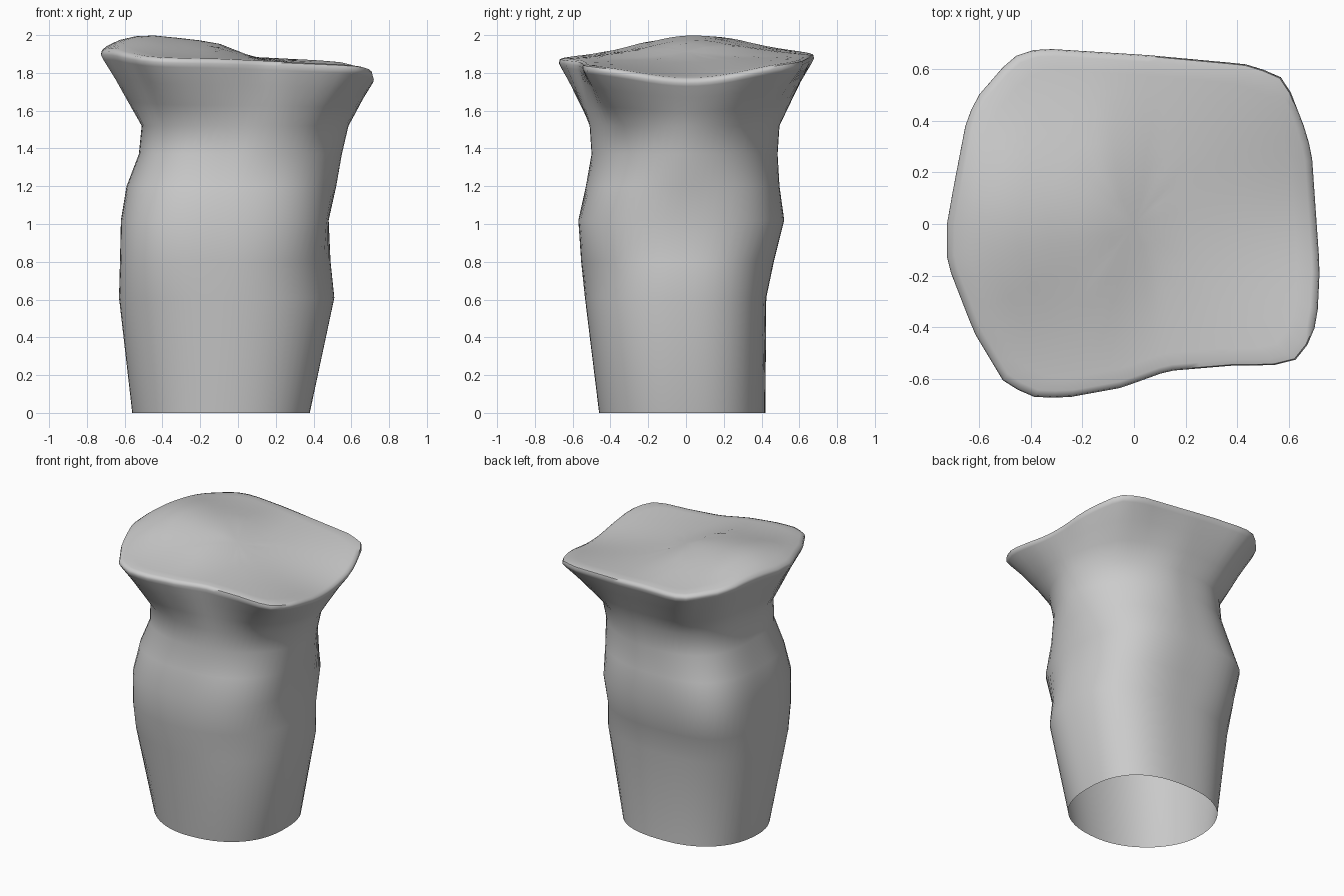
import bpy, bmesh, math

if "Cube" in bpy.data.objects:
    bpy.data.objects.remove(bpy.data.objects["Cube"])

N = 72

def lerp_table(table, v):
    for (a, fa), (b, fb) in zip(table, table[1:]):
        if v <= b:
            t = max(0, (v - a) / (b - a))
            return fa + (fb - fa) * t
    return table[-1][1]

# Trunk sections: z, xmin, xmax, ymin, ymax,
# then squareness of the back right, back left, front left, front right corners
SECTIONS = [
    (0.00, -.56, .38, -.46, .42, 2.5, 2.3, 1.9, 2.3),
    (0.61, -.63, .51, -.535, .425, 2.6, 2.8, 2.5, 2.2),
    (0.80, -.625, .49, -.555, .465, 2.6, 3.2, 2.8, 2.1),
    (1.02, -.62, .48, -.57, .52, 2.8, 3.7, 2.8, 2.8),
    (1.20, -.59, .52, -.53, .495, 2.2, 3.1, 2.8, 2.1),
    (1.37, -.525, .55, -.50, .485, 1.8, 2.9, 2.8, 1.8),
    (1.52, -.51, .585, -.51, .495, 1.8, 2.8, 2.9, 1.8),
]

# Plan outline of the flared top
OUTLINE = [(.69, .26), (.67, .35), (.60, .53), (.56, .58), (.43, .62), (.05, .655),
           (-.35, .68), (-.42, .67), (-.48, .64), (-.61, .49), (-.65, .40), (-.70, .14),
           (-.725, 0), (-.725, -.15), (-.62, -.42), (-.50, -.62), (-.39, -.67), (-.27, -.675),
           (-.05, -.635), (.13, -.57), (.43, -.545), (.51, -.555), (.65, -.52), (.71, -.38), (.72, -.17)]

def outline_point(a):
    dx, dy = math.cos(a), math.sin(a)
    for i, (x1, y1) in enumerate(OUTLINE):
        x2, y2 = OUTLINE[(i + 1) % len(OUTLINE)]
        c1, c2 = dx * y1 - dy * x1, dx * y2 - dy * x2
        if c1 <= 0 < c2 and dx * x1 + dy * y1 > 0:
            t = c1 / (c1 - c2)
            return x1 + (x2 - x1) * t, y1 + (y2 - y1) * t
    return OUTLINE[0]

# Height of the wavy top surface
RIDGE = [(-.73, .035), (-.63, .085), (-.5, .118), (-.3, .102), (-.12, .085),
         (.08, .01), (.3, -.03), (.73, -.095)]

def top_z(x, y):
    g = math.exp(-((y - .04) / .3) ** 2 / 2)
    return 1.875 - .02 * x + .015 * y + lerp_table(RIDGE, x) * g

def section_point(s, a):
    z, x0, x1, y0, y1 = s[:5]
    n = s[5 + int(a / (math.pi / 2)) % 4]
    rx, ry = (x1 - x0) / 2, (y1 - y0) / 2
    c, d = math.cos(a), math.sin(a)
    r = (abs(c / rx) ** n + abs(d / ry) ** n) ** (-1 / n)
    return (x0 + x1) / 2 + r * c, (y0 + y1) / 2 + r * d, z

angles = [math.tau * i / N for i in range(N)]
rings = [[section_point(s, a) for a in angles] for s in SECTIONS]

# Flare and rolled rim
edge = [outline_point(a) for a in angles]
neck = rings[-1]
for t, out in ((.33, .33), (.66, .65), (.93, .94), (1, 1)):
    rings.append([(p[0] + (x - p[0]) * out, p[1] + (y - p[1]) * out,
                   p[2] + (top_z(x, y) - .025 - p[2]) * t)
                  for p, (x, y) in zip(neck, edge)])
rings.append([(x * .993, y * .993, top_z(x, y) - .006) for x, y in edge])

# Top surface
for k in (.96, .88, .76, .62, .46, .3, .14):
    rings.append([(x * k, y * k, top_z(x * k, y * k)) for x, y in edge])

bm = bmesh.new()
rows = [[bm.verts.new(p) for p in r] for r in rings]
for lo, hi in zip(rows, rows[1:]):
    for i in range(N):
        j = (i + 1) % N
        bm.faces.new((lo[i], lo[j], hi[j], hi[i]))
mid = bm.verts.new((0, 0, top_z(0, 0)))
for i in range(N):
    bm.faces.new((rows[-1][i], rows[-1][(i + 1) % N], mid))

mesh = bpy.data.meshes.new("rock_pillar")
bm.to_mesh(mesh)
bm.free()
pillar = bpy.data.objects.new("rock_pillar", mesh)
bpy.context.collection.objects.link(pillar)
bpy.context.view_layer.objects.active = pillar
pillar.select_set(True)
bpy.ops.object.shade_smooth_by_angle(angle=math.radians(60))
